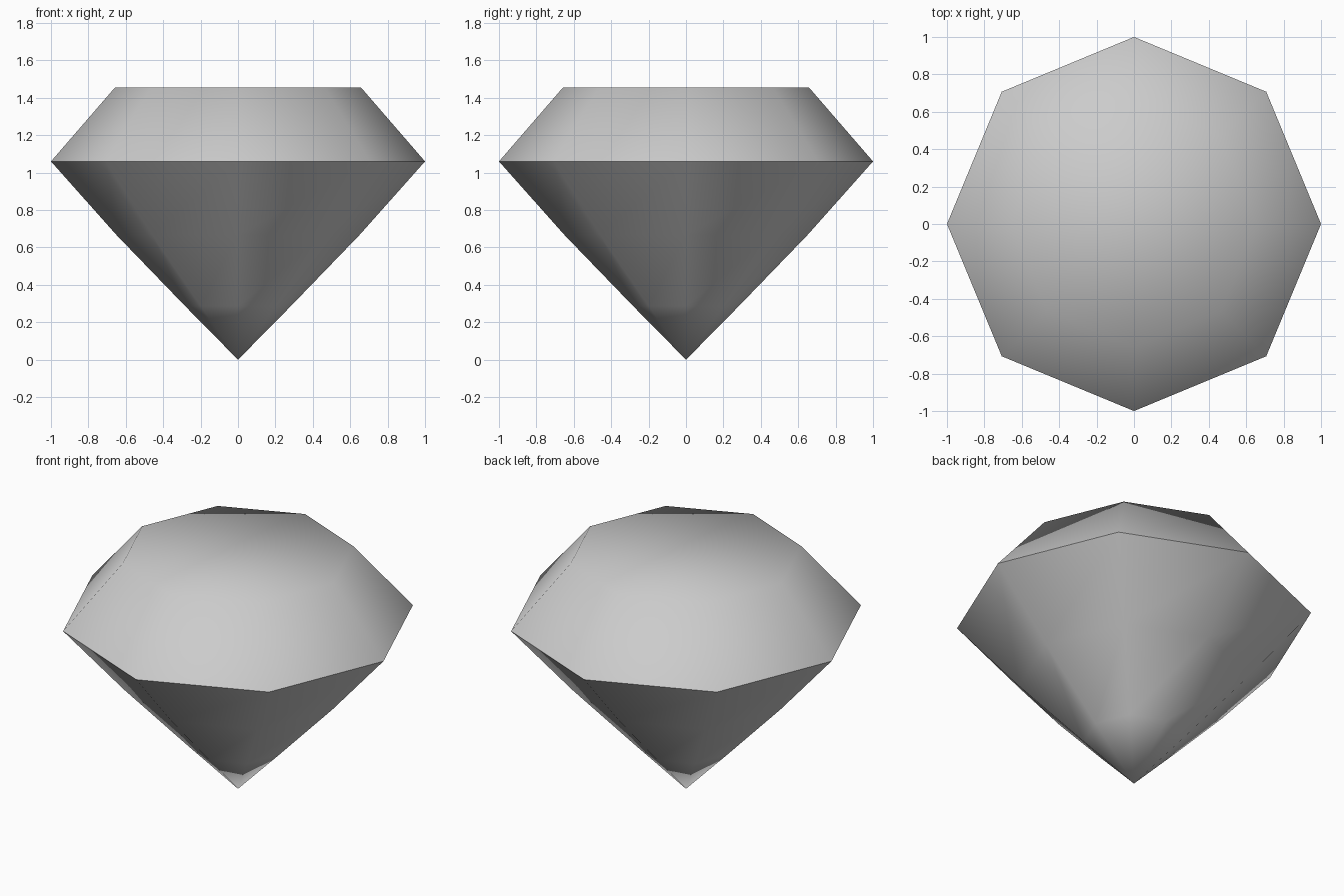
import bpy, bmesh
from math import cos, sin, pi, radians

if "Cube" in bpy.data.objects:
    bpy.data.objects.remove(bpy.data.objects["Cube"])

SIDES = 8
# Profile from lower pavilion to girdle to table: (radius, height)
PROFILE = [(0.283, 0.287), (0.65, 0.667), (1.0, 1.06), (0.658, 1.455)]

bm = bmesh.new()
tip = bm.verts.new((0, 0, 0))
rings = [[bm.verts.new((r * cos(2 * pi * i / SIDES), r * sin(2 * pi * i / SIDES), z))
          for i in range(SIDES)] for r, z in PROFILE]

# Facets around the stone
for i in range(SIDES):
    j = (i + 1) % SIDES
    bm.faces.new((tip, rings[0][j], rings[0][i]))
    for low, high in zip(rings, rings[1:]):
        bm.faces.new((low[i], low[j], high[j], high[i]))

# Flat table on top
bm.faces.new(rings[-1])
bmesh.ops.recalc_face_normals(bm, faces=bm.faces)

mesh = bpy.data.meshes.new("cut_gem")
bm.to_mesh(mesh)
bm.free()
gem = bpy.data.objects.new("cut_gem", mesh)
bpy.context.collection.objects.link(gem)

# Smooth facets with a sharp girdle
bpy.context.view_layer.objects.active = gem
gem.select_set(True)
bpy.ops.object.shade_smooth_by_angle(angle=radians(60))
